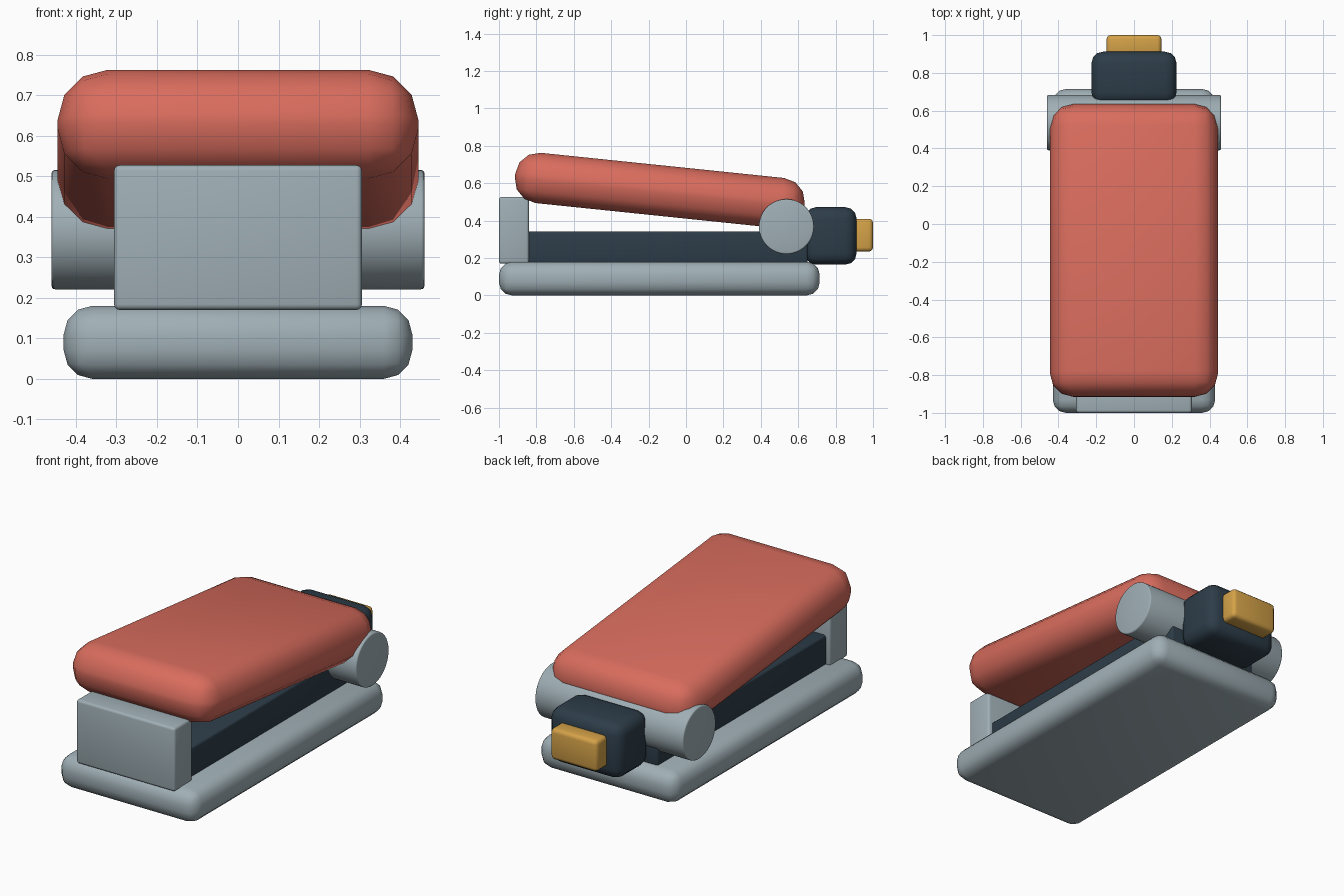
import bpy
import math

default = bpy.data.objects.get("Cube")
if default:
    bpy.data.objects.remove(default, do_unlink=True)


def make_material(name, rgb):
    mat = bpy.data.materials.new(name)
    mat.use_nodes = True
    colour = (*rgb, 1)
    mat.diffuse_color = colour
    mat.node_tree.nodes["Principled BSDF"].inputs["Base Color"].default_value = colour
    return mat


red = make_material("coral red", (0.69, 0.15, 0.11))
grey = make_material("steel grey", (0.35, 0.43, 0.465))
navy = make_material("dark slate", (0.026, 0.046, 0.066))
amber = make_material("amber", (0.66, 0.36, 0.065))


def finish(name, mat, bevel):
    """Name, colour, round and smooth the active object."""
    obj = bpy.context.object
    obj.name = name
    obj.data.materials.append(mat)
    mod = obj.modifiers.new("rounded edges", 'BEVEL')
    mod.width = bevel
    mod.segments = 3
    mod.limit_method = 'ANGLE'
    mod.angle_limit = math.radians(40)
    bpy.ops.object.modifier_apply(modifier=mod.name)
    bpy.ops.object.shade_smooth_by_angle(angle=math.radians(40))
    return obj


def rounded_box(name, mat, width, ys, zs, bevel, tilt=0):
    """Box centred on x, spanning the given y and z ranges."""
    centre = (0, sum(ys) / 2, sum(zs) / 2)
    bpy.ops.mesh.primitive_cube_add(size=1, location=centre)
    bpy.context.object.scale = (width, ys[1] - ys[0], zs[1] - zs[0])
    bpy.ops.object.transform_apply(location=False, rotation=False, scale=True)
    obj = finish(name, mat, bevel)
    obj.rotation_euler.x = math.radians(tilt)
    return obj


# Foot and front stop
rounded_box("base", grey, 0.86, (-1, 0.715), (0, 0.18), 0.07)
rounded_box("front_block", grey, 0.612, (-1, -0.84), (0.17, 0.527), 0.014)

# Inner rail and rear housing
rounded_box("magazine_rail", navy, 0.56, (-0.86, 0.65), (0.172, 0.342), 0.012)
rounded_box("rear_housing", navy, 0.45, (0.635, 0.912), (0.165, 0.472), 0.06)
rounded_box("rear_button", amber, 0.29, (0.89, 1.0), (0.235, 0.41), 0.022)

# Tilted upper arm
rounded_box("top_cover", red, 0.89, (-0.918, 0.638), (0.426, 0.696), 0.124, -5.9)

# Cross pivot
bpy.ops.mesh.primitive_cylinder_add(vertices=48, radius=0.147, depth=0.92,
                                    location=(0, 0.537, 0.368),
                                    rotation=(0, math.pi / 2, 0))
finish("hinge_barrel", grey, 0.008)
